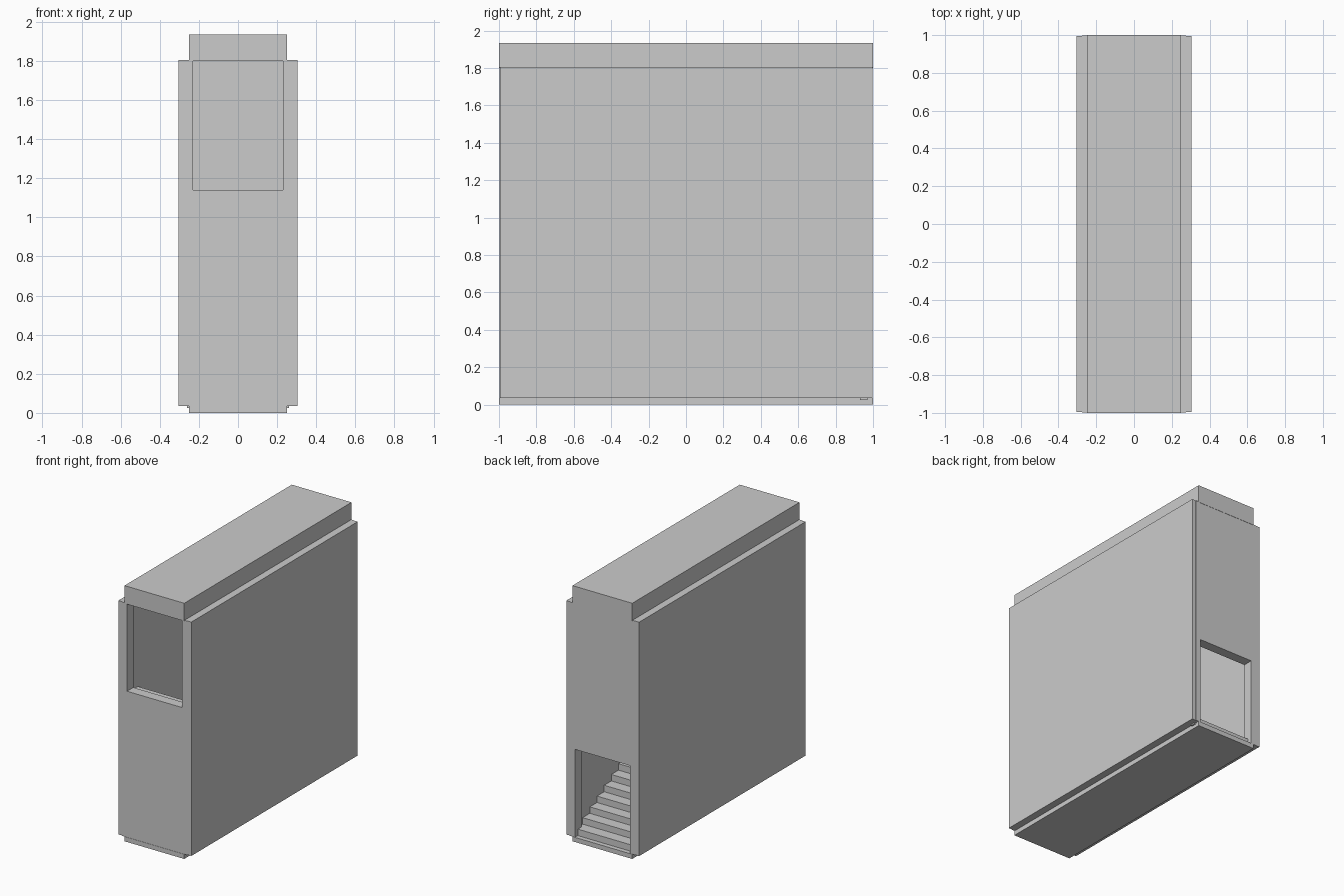
import bpy, bmesh

if "Cube" in bpy.data.objects:
    bpy.data.objects.remove(bpy.data.objects["Cube"])


def box(name, x0, x1, y0, y1, z0, z1):
    bm = bmesh.new()
    bmesh.ops.create_cube(bm, size=1)
    for v in bm.verts:
        v.co.x = x1 if v.co.x > 0 else x0
        v.co.y = y1 if v.co.y > 0 else y0
        v.co.z = z1 if v.co.z > 0 else z0
    return finish(name, bm)


def finish(name, bm):
    bmesh.ops.recalc_face_normals(bm, faces=bm.faces)
    mesh = bpy.data.meshes.new(name)
    bm.to_mesh(mesh)
    bm.free()
    obj = bpy.data.objects.new(name, mesh)
    bpy.context.collection.objects.link(obj)
    return obj


def extrude_profile(name, points, axis, start, end):
    # closed outline extruded along x (points are y,z) or y (points are x,z)
    bm = bmesh.new()
    place = (lambda a, b: (start, a, b)) if axis == 'x' else (lambda a, b: (a, start, b))
    face = bm.faces.new([bm.verts.new(place(a, b)) for a, b in points])
    ext = bmesh.ops.extrude_face_region(bm, geom=[face])
    d = end - start
    vec = (d, 0, 0) if axis == 'x' else (0, d, 0)
    bmesh.ops.translate(bm, vec=vec,
                        verts=[g for g in ext['geom'] if isinstance(g, bmesh.types.BMVert)])
    return finish(name, bm)


BASE, TOP, ROOF = 0.035, 1.805, 1.935
IN, END, OUT = 0.25, 0.275, 0.305    # half widths: inside, end wall, outside
DOOR, THICK = 0.23, 0.075
SILL, LINTEL = 1.14, 0.70

# floor and roof slabs
box("floor_slab", -IN, IN, -1, 1, 0, BASE)
box("roof_slab", -IN, IN, -1, 1, TOP - 0.005, ROOF)

# side walls, with a small foot near the back
for side, s in (("left", -1), ("right", 1)):
    xa, xb = sorted((s * IN, s * OUT))
    box(side + "_wall", xa, xb, -0.994, 0.996, BASE, TOP)
    xa, xb = sorted((s * IN, s * 0.262))
    box(side + "_foot", xa, xb, 0.93, 0.97, 0.025, BASE)

# front wall, open at the top
extrude_profile("front_wall",
                [(-END, BASE), (END, BASE), (END, TOP), (DOOR, TOP),
                 (DOOR, SILL), (-DOOR, SILL), (-DOOR, TOP), (-END, TOP)],
                'y', -0.998, -0.998 + THICK)

# back wall, open at the bottom
extrude_profile("back_wall",
                [(-END, TOP), (END, TOP), (END, BASE), (DOOR, BASE),
                 (DOOR, LINTEL), (-DOOR, LINTEL), (-DOOR, BASE), (-END, BASE)],
                'y', 0.998 - THICK, 0.998)

# stairs climbing from the back door to the front door
STEPS = 22
y_start, y_end = 0.965, -0.925
run, rise = (y_end - y_start) / STEPS, (SILL - 0.03 - BASE) / STEPS
outline = [(y_start, BASE)]
for i in range(STEPS):
    z = BASE + (i + 1) * rise
    outline += [(y_start + i * run, z), (y_start + (i + 1) * run, z)]
outline.append((y_end, BASE))
extrude_profile("stairs", outline, 'x', -DOOR, DOOR)
for s in (-1, 1):
    # fill between the stairs and the side walls, behind the door jambs
    xa, xb = sorted((s * DOOR, s * IN))
    inner = [(min(y, 0.998 - THICK), z) for y, z in outline]
    # drop points that the clamp made coincide
    inner = [p for i, p in enumerate(inner) if i == 0 or p != inner[i - 1]]
    extrude_profile("stair_edge", inner, 'x', xa, xb)
